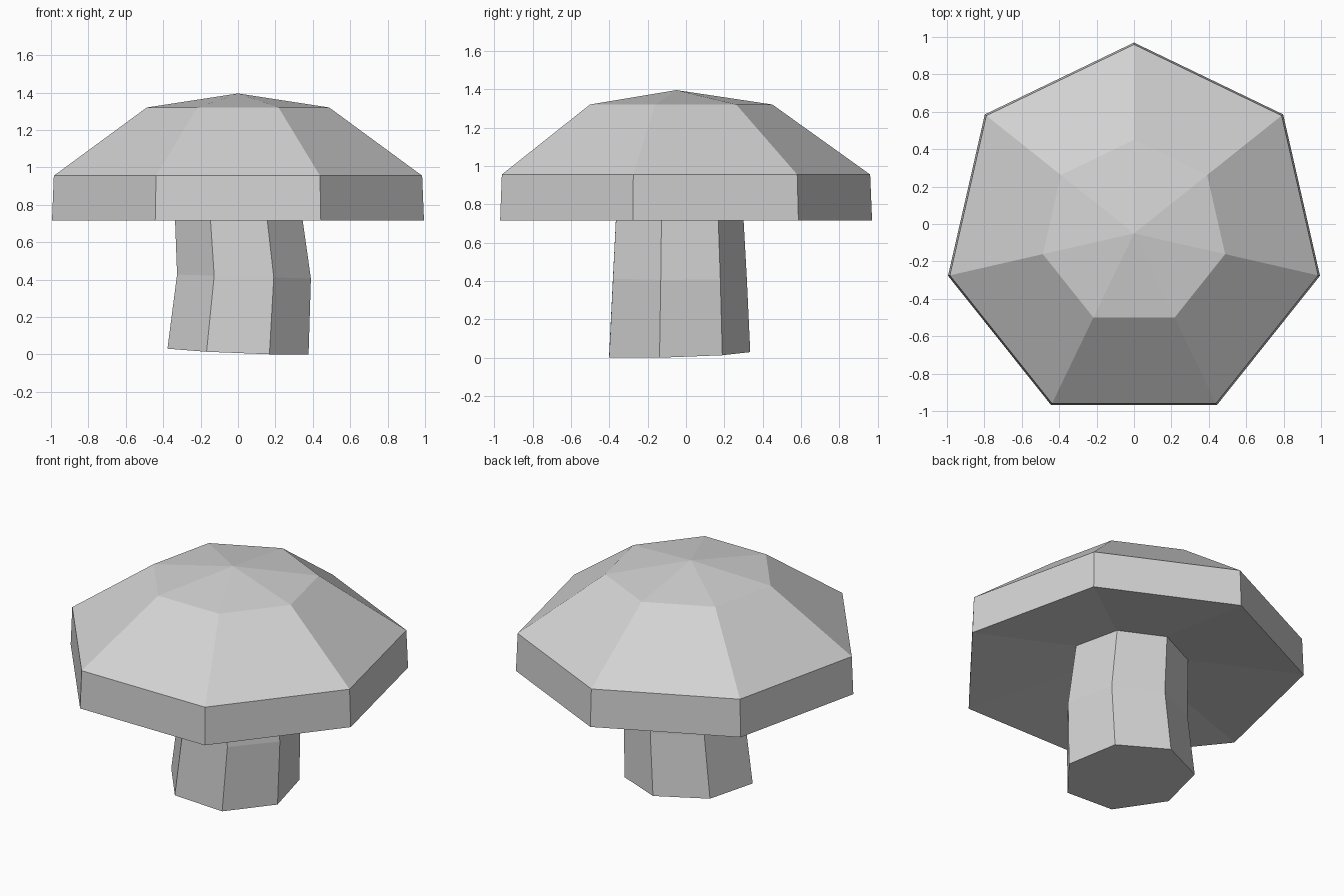
import bpy
import bmesh
from math import sin, cos, pi

SIDES = 7

cube = bpy.data.objects.get("Cube")
if cube:
    bpy.data.objects.remove(cube, do_unlink=True)

# One plain grey for the whole mushroom
grey = bpy.data.materials.new("light grey")
grey.use_nodes = True
colour = (0.65, 0.65, 0.65, 1)
grey.diffuse_color = colour
grey.node_tree.nodes["Principled BSDF"].inputs["Base Color"].default_value = colour


def ring(bm, radius, cx, cy, z, tilt_x=0, tilt_y=0):
    """Heptagon with one corner towards the back; tilts slope its plane."""
    verts = []
    for i in range(SIDES):
        a = pi / 2 + 2 * pi * i / SIDES
        x, y = cx + radius * cos(a), cy + radius * sin(a)
        verts.append(bm.verts.new((x, y, z + tilt_x * x + tilt_y * y)))
    return verts


def bridge(bm, low, high):
    for i in range(SIDES):
        j = (i + 1) % SIDES
        bm.faces.new((low[i], low[j], high[j], high[i]))


def fan(bm, loop, tip):
    for i in range(SIDES):
        bm.faces.new((loop[i], loop[(i + 1) % SIDES], tip))


def finish(bm, name):
    bmesh.ops.recalc_face_normals(bm, faces=bm.faces)
    mesh = bpy.data.meshes.new(name)
    bm.to_mesh(mesh)
    bm.free()
    mesh.materials.append(grey)
    obj = bpy.data.objects.new(name, mesh)
    bpy.context.collection.objects.link(obj)


# Cap: hollowed underside, upright rim, sloping crown and shallow peak
CAP_Y = -0.05
bm = bmesh.new()
profile = [(1.02, 0.715), (1.01, 0.955), (0.5, 1.32)]
rings = [ring(bm, r, 0, CAP_Y, z) for r, z in profile]
for low, high in zip(rings, rings[1:]):
    bridge(bm, low, high)
fan(bm, rings[-1], bm.verts.new((0, CAP_Y, 1.395)))
fan(bm, rings[0], bm.verts.new((0, CAP_Y, 0.85)))
finish(bm, "mushroom_cap")

# Stem: slightly bent, with a tilted foot, its top hidden inside the cap
bm = bmesh.new()
foot = ring(bm, 0.387, 0, -0.052, 0.017, -0.04, 0.03)
bend = ring(bm, 0.367, 0.032, -0.05, 0.415, -0.03)
top = ring(bm, 0.34, -0.012, -0.05, 0.9)
bridge(bm, foot, bend)
bridge(bm, bend, top)
bm.faces.new(foot)
bm.faces.new(top)
lowest = min(v.co.z for v in bm.verts)
for v in bm.verts:
    v.co.z -= lowest
finish(bm, "mushroom_stem")
